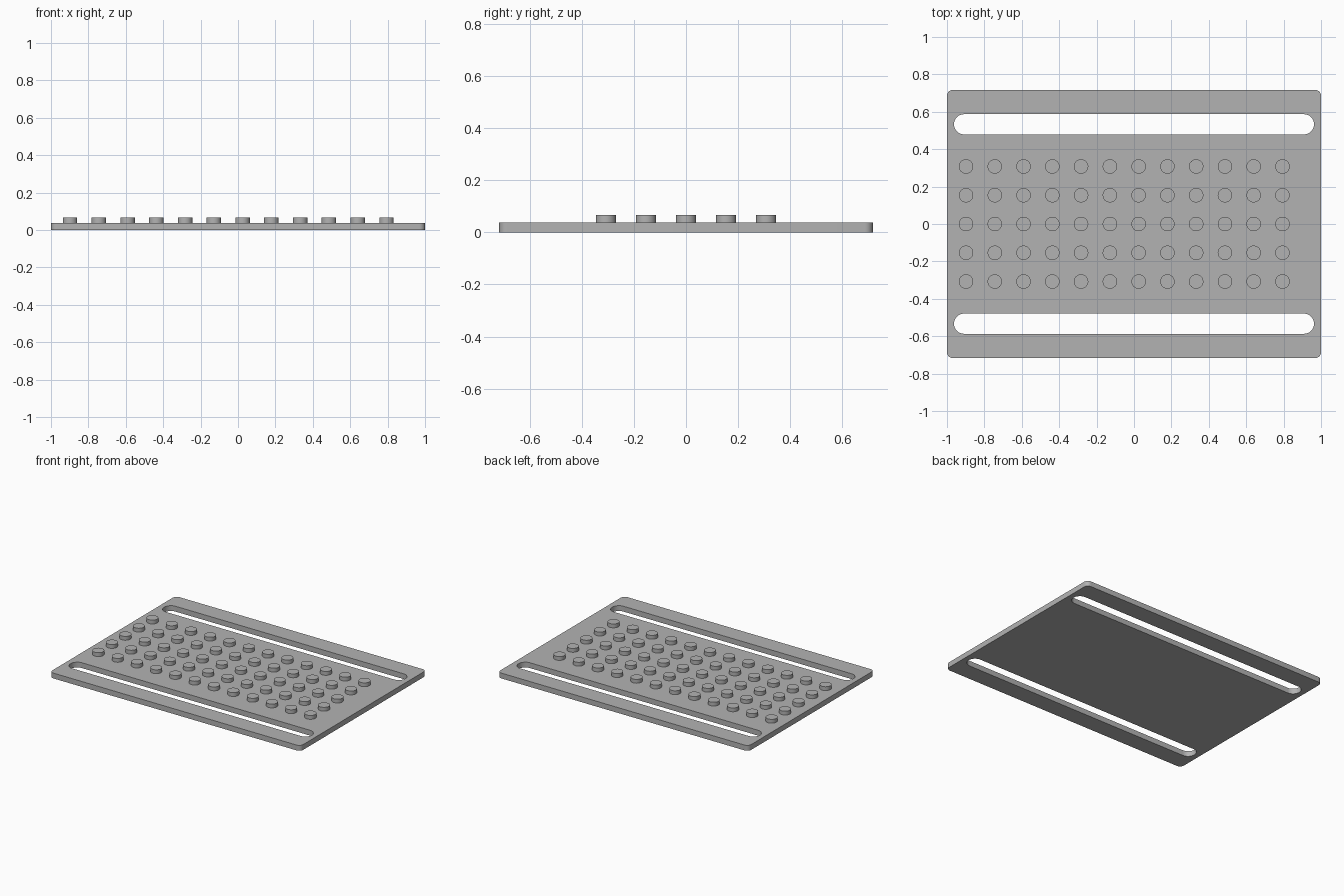
import bpy
import bmesh
from math import cos, sin, pi, radians

if "Cube" in bpy.data.objects:
    bpy.data.objects.remove(bpy.data.objects["Cube"], do_unlink=True)

THICK = 0.0385           # plate thickness
STUD_TOP = 0.0662
PITCH = 0.1538           # stud spacing
STUD_R = 0.0385

grey = bpy.data.materials.new("plain grey")
grey.use_nodes = True
colour = (0.45, 0.45, 0.45, 1)
grey.diffuse_color = colour
grey.node_tree.nodes["Principled BSDF"].inputs["Base Color"].default_value = colour


def rounded_rect(cx, cy, hx, hy, r, steps):
    """Outline of a rectangle with round corners, counter-clockwise."""
    points = []
    for q, (sx, sy) in enumerate([(1, 1), (-1, 1), (-1, -1), (1, -1)]):
        for i in range(steps + 1):
            a = (q + i / steps) * pi / 2
            points.append((cx + sx * (hx - r) + r * cos(a),
                           cy + sy * (hy - r) + r * sin(a)))
    return points


def add_object(name, bm):
    mesh = bpy.data.meshes.new(name)
    bm.to_mesh(mesh)
    bm.free()
    mesh.materials.append(grey)
    obj = bpy.data.objects.new(name, mesh)
    bpy.context.collection.objects.link(obj)
    bpy.ops.object.select_all(action="DESELECT")
    obj.select_set(True)
    bpy.context.view_layer.objects.active = obj
    bpy.ops.object.shade_smooth_by_angle(angle=radians(30))
    return obj


# Base plate: round-cornered outline with two long slots, filled and extruded
bm = bmesh.new()
outlines = [rounded_rect(0, 0, 1, 0.717, 0.031, 8)]
outlines += [rounded_rect(0, y, 0.9625, 0.054, 0.054, 12) for y in (-0.533, 0.533)]
for outline in outlines:
    verts = [bm.verts.new((x, y, 0)) for x, y in outline]
    for a, b in zip(verts, verts[1:] + verts[:1]):
        bm.edges.new((a, b))
bmesh.ops.remove_doubles(bm, verts=bm.verts[:], dist=0.0001)
bmesh.ops.triangle_fill(bm, edges=bm.edges[:], use_beauty=True)
extruded = bmesh.ops.extrude_face_region(bm, geom=bm.faces[:], use_keep_orig=True)
top = [g for g in extruded["geom"] if isinstance(g, bmesh.types.BMVert)]
bmesh.ops.translate(bm, verts=top, vec=(0, 0, THICK))
bmesh.ops.recalc_face_normals(bm, faces=bm.faces[:])
bmesh.ops.dissolve_limit(bm, angle_limit=0.01, verts=bm.verts[:], edges=bm.edges[:])
add_object("base_plate", bm)

# Studs: a grid of short round pegs, set off-centre along the plate
bm = bmesh.new()
bmesh.ops.create_cone(bm, cap_ends=True, segments=40, radius1=STUD_R,
                      radius2=STUD_R, depth=STUD_TOP - THICK)
bmesh.ops.translate(bm, verts=bm.verts[:], vec=(0, 0, (STUD_TOP + THICK) / 2))
# Leave the hidden underside open
bmesh.ops.delete(bm, geom=[f for f in bm.faces if f.normal.z < -0.5],
                 context="FACES_ONLY")
first = add_object("stud", bm)
for column in range(12):
    for row in range(5):
        stud = first if column == row == 0 else first.copy()
        if stud is not first:
            bpy.context.collection.objects.link(stud)
        stud.name = f"stud_{column + 1}_{row + 1}"
        stud.location = (-0.898 + column * PITCH, (row - 2) * PITCH, 0)
